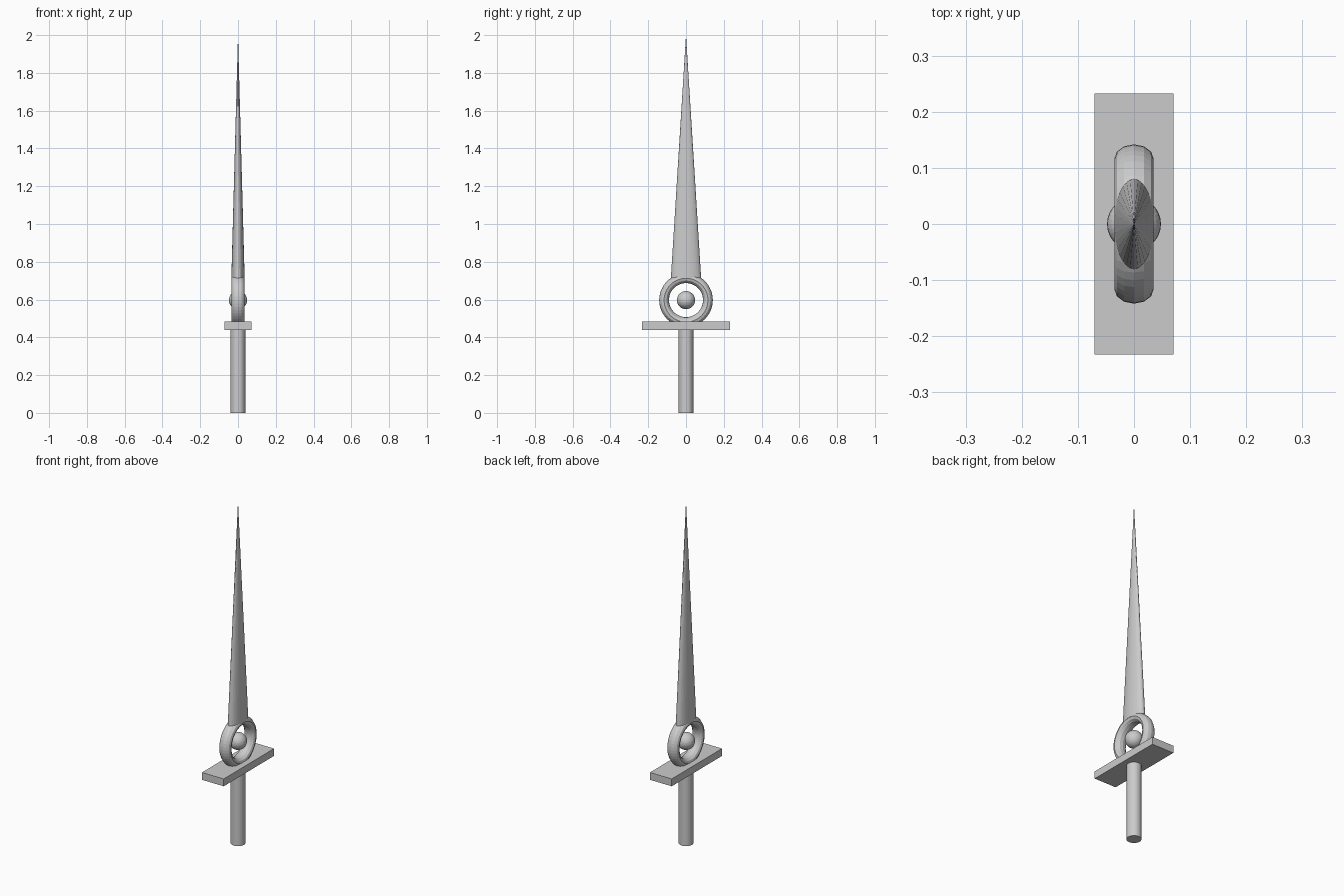
import bpy
import math

if "Cube" in bpy.data.objects:
    bpy.data.objects.remove(bpy.data.objects["Cube"])

grey = bpy.data.materials.new("plain grey")
grey.diffuse_color = (0.6, 0.6, 0.6, 1)
grey.use_nodes = True
grey.node_tree.nodes["Principled BSDF"].inputs["Base Color"].default_value = grey.diffuse_color

RING_Z = 0.597


def finish(name, scale=(1, 1, 1)):
    """Name, scale and colour the primitive just added."""
    ob = bpy.context.object
    ob.name = name
    ob.scale = scale
    ob.data.materials.append(grey)
    return ob


# round grip
bpy.ops.mesh.primitive_cylinder_add(vertices=32, radius=0.039, depth=0.45,
                                    location=(0, 0, 0.225))
finish("grip")

# flat crossguard
bpy.ops.mesh.primitive_cube_add(size=1, location=(0, 0, 0.461))
finish("crossguard", (0.141, 0.465, 0.043))

# ring standing on the guard, slightly thickened across the blade
bpy.ops.mesh.primitive_torus_add(major_radius=0.116, minor_radius=0.026,
                                 major_segments=48, minor_segments=12,
                                 location=(0, 0, RING_Z),
                                 rotation=(0, math.pi / 2, 0))
finish("ring", (1, 1, 1.35))

# ball floating in the ring
bpy.ops.mesh.primitive_uv_sphere_add(segments=32, ring_count=16, radius=0.048,
                                     location=(0, 0, RING_Z))
finish("ball")

# tapered oval blade
base, tip = 0.715, 2.0
bpy.ops.mesh.primitive_cone_add(vertices=32, radius1=0.08, radius2=0,
                                depth=tip - base,
                                location=(0, 0, (base + tip) / 2))
finish("blade", (0.44, 1, 1))
